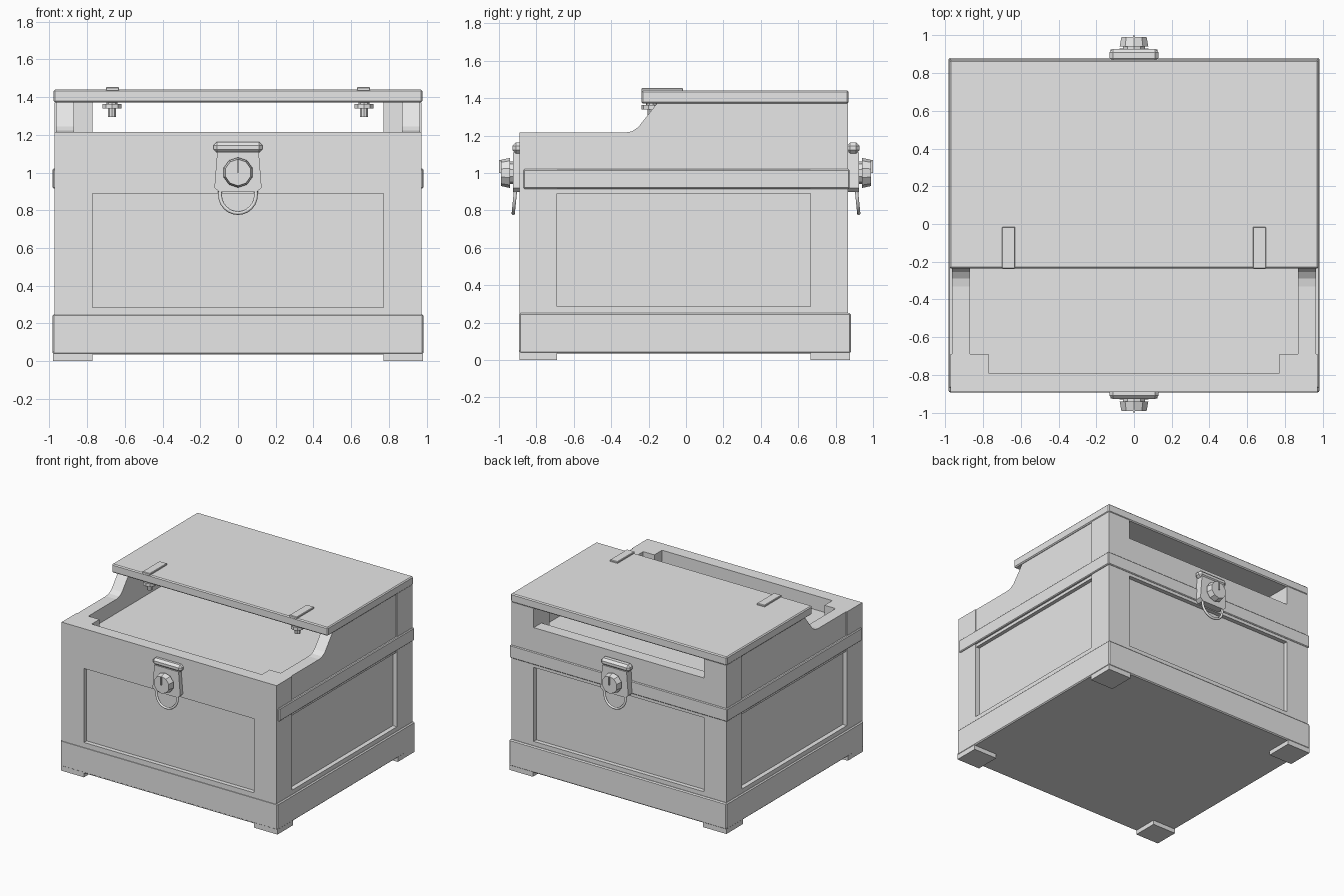
import bpy, bmesh, math
from mathutils import Matrix, Vector

cube = bpy.data.objects.get("Cube")
if cube:
    bpy.data.objects.remove(cube, do_unlink=True)

grey = bpy.data.materials.new("plain_grey")
grey.use_nodes = True
grey.diffuse_color = (0.8, 0.8, 0.8, 1)
grey.node_tree.nodes["Principled BSDF"].inputs["Base Color"].default_value = (0.8, 0.8, 0.8, 1)


def finish(name, bm, bevel=0.0, segments=1):
    bmesh.ops.recalc_face_normals(bm, faces=bm.faces)
    mesh = bpy.data.meshes.new(name)
    bm.to_mesh(mesh)
    bm.free()
    mesh.materials.append(grey)
    ob = bpy.data.objects.new(name, mesh)
    bpy.context.collection.objects.link(ob)
    if bevel:
        mod = ob.modifiers.new("edge", "BEVEL")
        mod.width = bevel
        mod.segments = segments
    return ob


def box(name, xs, ys, zs, bevel=0.0):
    lo = Vector((min(xs), min(ys), min(zs)))
    hi = Vector((max(xs), max(ys), max(zs)))
    bm = bmesh.new()
    bmesh.ops.create_cube(bm, size=1)
    for v in bm.verts:
        v.co = [(lo[i] + hi[i]) / 2 + v.co[i] * (hi[i] - lo[i]) for i in range(3)]
    return finish(name, bm, bevel)


def extrude(name, points, depth):
    """Flat polygon of 3D points pushed along a depth vector."""
    bm = bmesh.new()
    face = bm.faces.new([bm.verts.new(p) for p in points])
    new = bmesh.ops.extrude_face_region(bm, geom=[face])["geom"]
    bmesh.ops.translate(bm, vec=depth, verts=[g for g in new if isinstance(g, bmesh.types.BMVert)])
    return finish(name, bm)


def turned(name, sides, r1, r2, length, matrix):
    bm = bmesh.new()
    bmesh.ops.create_cone(bm, cap_ends=True, segments=sides, radius1=r1, radius2=r2,
                          depth=length, matrix=matrix)
    return finish(name, bm)


FRONT, BACK, SIDE = -0.89, 0.867, 0.972
SIDES = (("left", 1), ("right", -1))

# Solid core: recessed panels, inner floor and underside
box("core", (-0.935, 0.935), (FRONT + 0.035, BACK - 0.035), (0.035, 1.1))

# Front and back walls above the panels, rails below them
box("front_wall", (-SIDE, SIDE), (FRONT, -0.79), (0.89, 1.215))
box("back_wall", (-SIDE, SIDE), (BACK - 0.1, BACK), (0.89, 1.215))
box("lower_frame", (-SIDE, SIDE), (FRONT, BACK), (0.035, 0.285))

# Bands that stand slightly proud at the sides and back
box("base_band", (-0.983, 0.983), (FRONT - 0.002, 0.881), (0.035, 0.25), 0.008)

# Side wall outline with a curved sweep up to the lid
outline = [(FRONT, 0.89), (FRONT, 1.215), (-0.33, 1.215), (-0.29, 1.222), (-0.255, 1.245),
           (-0.155, 1.372), (BACK, 1.372), (BACK, 0.89)]

for label, s in SIDES:
    extrude(label + "_side_wall", [(s * 0.87, y, z) for y, z in outline], (s * 0.095, 0, 0))
    box(label + "_side_band", (s * 0.9, s * 0.983), (-0.87, 0.875), (0.915, 1.02), 0.006)
    # Corner posts and feet
    box(label + "_front_post", (s * 0.77, s * SIDE), (FRONT, -0.69), (0.2, 1.215))
    box(label + "_back_post", (s * 0.77, s * SIDE), (0.665, BACK), (0.2, 1.372))
    box(label + "_front_foot", (s * 0.77, s * 0.98), (FRONT, -0.69), (0, 0.05))
    box(label + "_back_foot", (s * 0.77, s * 0.98), (0.665, 0.878), (0, 0.05))
    # Lid fasteners: strap on top, washer and stem below
    box(label + "_lid_strap", (s * 0.63, s * 0.70), (-0.238, -0.015), (1.43, 1.453), 0.004)
    for part, r, z0, z1 in (("neck", 0.03, 1.36, 1.38), ("washer", 0.052, 1.338, 1.364),
                            ("stem", 0.022, 1.295, 1.34)):
        turned(label + "_fastener_" + part, 10, r, r, z1 - z0,
               Matrix.Translation((s * 0.668, -0.185, (z0 + z1) / 2)))
box("back_band", (-0.97, 0.97), (0.8, 0.875), (0.915, 1.02), 0.006)

# Lid covering the rear part
box("lid", (-0.977, 0.977), (-0.237, 0.87), (1.37, 1.44), 0.008)

# Lock with a round knob and hanging pull, front and back
for label, s in (("front", -1), ("back", 1)):
    base = 0.86
    plate = [(-0.125, 0.92), (-0.1, 0.897), (0.1, 0.897), (0.125, 0.92), (0.11, 1.11), (-0.11, 1.11)]
    extrude(label + "_lock_plate", [(x, s * base, z) for x, z in plate], (0, s * 0.065, 0))
    box(label + "_lock_hinge", (-0.13, 0.13), (s * base, s * 0.928), (1.105, 1.162), 0.018)
    turn = Matrix.Rotation(-s * math.pi / 2, 4, "X")
    for part, r1, r2, y0, y1 in (("collar", 0.06, 0.06, 0.92, 0.95), ("knob", 0.08, 0.07, 0.942, 0.99)):
        turned(label + "_lock_" + part, 10, r1, r2, y1 - y0,
               Matrix.Translation((0, s * (y0 + y1) / 2, 1.0)) @ turn)
    box(label + "_lock_key", (-0.004, 0.004), (s * 0.98, s * 1.0), (1.0, 1.07))
    # U-shaped pull swept along a half circle
    curve = bpy.data.curves.new(label + "_pull", "CURVE")
    curve.dimensions = "3D"
    curve.bevel_depth = 0.01
    curve.bevel_resolution = 1
    arc = [(0.095 * math.cos(a), 0.88 - 0.095 * math.sin(a))
           for a in (math.pi * i / 12 for i in range(13))]
    path = [(0.095, 0.92)] + arc + [(-0.095, 0.92)]
    spline = curve.splines.new("POLY")
    spline.points.add(len(path) - 1)
    for p, (x, z) in zip(spline.points, path):
        p.co = (x, s * (0.91 + (0.92 - z) * 0.1), z, 1)
    curve.materials.append(grey)
    bpy.context.collection.objects.link(bpy.data.objects.new(label + "_pull", curve))
